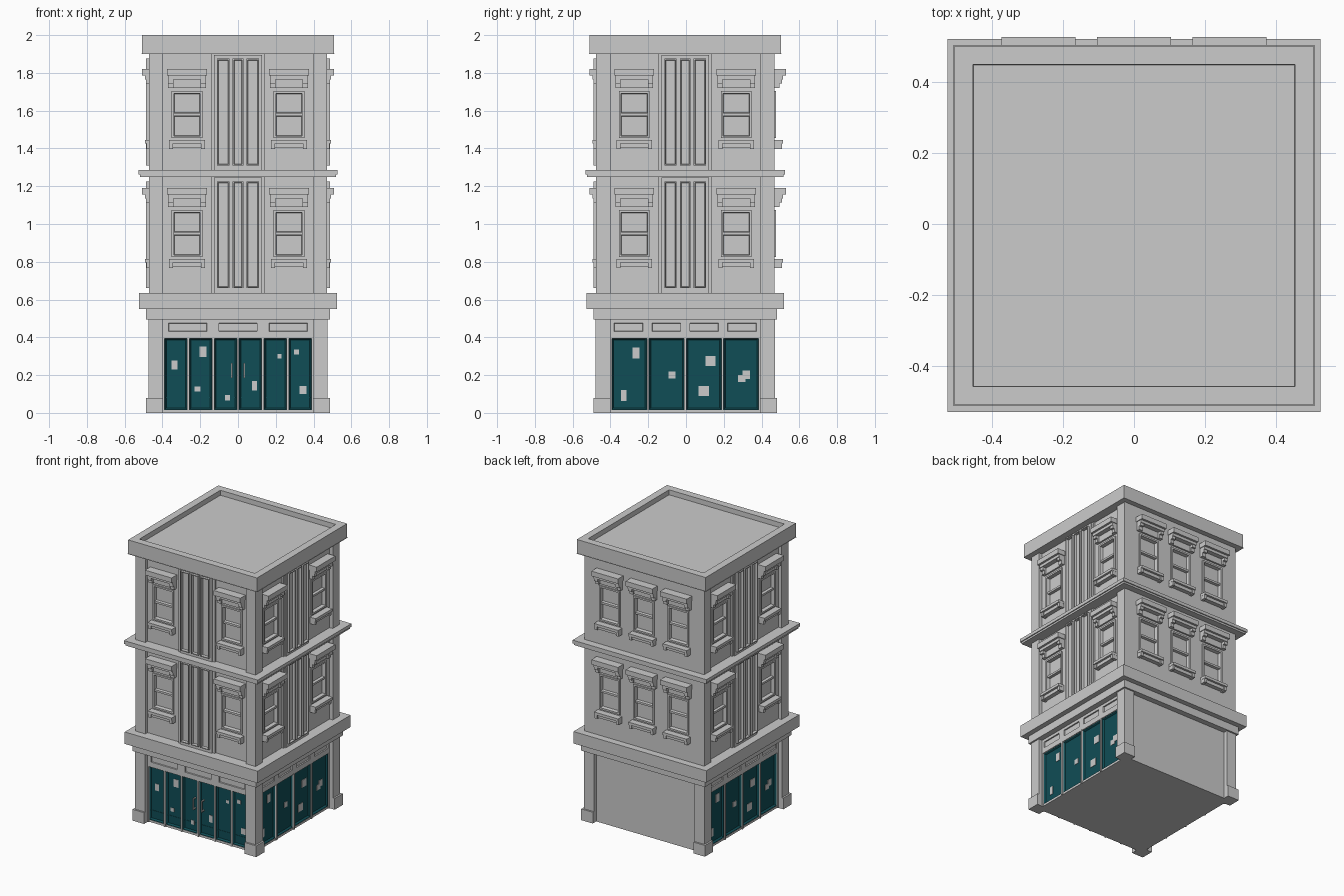
import bpy, bmesh, math
from mathutils import Matrix, Vector

if "Cube" in bpy.data.objects:
    bpy.data.objects.remove(bpy.data.objects["Cube"], do_unlink=True)


def material(name, rgb):
    m = bpy.data.materials.new(name)
    m.use_nodes = True
    m.diffuse_color = (*rgb, 1)
    m.node_tree.nodes["Principled BSDF"].inputs["Base Color"].default_value = (*rgb, 1)
    return m


STONE = material("pale grey stone", (0.6, 0.6, 0.6))
TEAL = material("dark teal", (0.005, 0.075, 0.093))
SHIFT = Matrix.Translation((0, -0.004, 0))
FRONT = Vector((0, -1, 0))
UP = Vector((0, 0, 1))


def box(bm, u0, u1, d0, d1, z0, z1):
    """Box in facade space: u along the wall, d outward, z up."""
    size = Matrix.Diagonal((u1 - u0, d1 - d0, z1 - z0, 1))
    centre = Matrix.Translation(((u0 + u1) / 2, -(d0 + d1) / 2, (z0 + z1) / 2))
    verts = bmesh.ops.create_cube(bm, size=1, matrix=centre @ size)["verts"]
    return list({f for v in verts for f in v.link_faces})


def recess(bm, faces, rim, slope, depth, direction=FRONT):
    """Flat rim, then a sunken field, on the faces that look one way."""
    bm.normal_update()
    faces = [f for f in faces if f.normal.dot(direction) > 0.9]
    if rim:
        bmesh.ops.inset_individual(bm, faces=faces, thickness=rim, depth=0)
    bmesh.ops.inset_individual(bm, faces=faces, thickness=slope, depth=-depth)


def sheet(bm, us, zs, d, opening, slope, depth):
    """Wall sheet split at the given lines, its openings sunk."""
    grid = [[bm.verts.new((u, -d, z)) for u in us] for z in zs]
    holes = []
    for j in range(len(zs) - 1):
        for i in range(len(us) - 1):
            f = bm.faces.new((grid[j][i], grid[j][i + 1], grid[j + 1][i + 1], grid[j + 1][i]))
            if opening(i, j):
                holes.append(f)
    recess(bm, holes, 0, slope, depth)


def finish(bm, name, mat, turn=0):
    mesh = bpy.data.meshes.new(name)
    bm.to_mesh(mesh)
    bm.free()
    mesh.materials.append(mat)
    ob = bpy.data.objects.new(name, mesh)
    bpy.context.collection.objects.link(ob)
    ob.matrix_world = SHIFT @ Matrix.Rotation(math.radians(turn), 4, "Z")


def slab(name, half, z0, z1):
    bm = bmesh.new()
    box(bm, -half, half, -half, half, z0, z1)
    finish(bm, name, STONE)


# Stacked floors, belts and roof
slab("core", 0.42, 0.01, 1.93)
slab("floor_base", 0.44, 0.0, 0.015)
slab("shop_cornice_lower", 0.487, 0.495, 0.55)
slab("shop_cornice_upper", 0.523, 0.55, 0.635)
slab("middle_belt_lower", 0.52, 1.25, 1.263)
slab("middle_belt_upper", 0.527, 1.263, 1.286)
slab("parapet_lip", 0.51, 1.9, 1.902)
bm = bmesh.new()
faces = box(bm, -0.507, 0.507, -0.507, 0.507, 1.9, 2.0)
recess(bm, faces, 0.074, 0.001, 0.035, UP)
finish(bm, "roof_parapet", STONE)

# Corner pillars with plinths
for sx, side in ((1, "left"), (-1, "right")):
    for sy, end in ((1, "front"), (-1, "back")):
        bm = bmesh.new()
        for outer, z0, z1 in ((0.472, 0.6, 1.92), (0.475, 0.05, 0.5), (0.487, 0, 0.08)):
            a, b = sorted((sx * 0.396, sx * outer))
            c, d = sorted((sy * 0.396, sy * outer))
            box(bm, a, b, c, d, z0, z1)
        finish(bm, f"{end}_{side}_pillar", STONE)


def window_trim(bm, u, lift, d):
    """Surround, hood with brackets, and sill."""
    def add(half, depth, z0, z1, shift=0):
        box(bm, u + shift - half, u + shift + half, d - 0.005, d + depth, z0 + lift, z1 + lift)
    add(0.105, 0.060, 1.785, 1.82)
    add(0.100, 0.045, 1.765, 1.785)
    add(0.098, 0.012, 1.72, 1.765)
    add(0.095, 0.045, 1.426, 1.445)
    add(0.080, 0.030, 1.403, 1.426)
    add(0.082, 0.008, 1.692, 1.704)
    add(0.082, 0.008, 1.455, 1.467)
    for s in (-1, 1):
        add(0.014, 0.040, 1.745, 1.765, s * 0.086)
        add(0.014, 0.025, 1.72, 1.745, s * 0.086)
        add(0.010, 0.038, 1.398, 1.426, s * 0.084)
        add(0.006, 0.008, 1.467, 1.692, s * 0.076)


def upper_wall(side, turn, half, d, centres):
    us = [-half] + [c + s for c in centres for s in (-0.07, 0.07)] + [half]
    zs = [0.63]
    for lift in (-0.63, 0):
        zs += [z + lift for z in (1.467, 1.573, 1.587, 1.692)]
    zs.append(1.9)
    bm = bmesh.new()
    sheet(bm, us, zs, d, lambda i, j: i % 2 == 1 and j % 2 == 1, 0.004, 0.018)
    finish(bm, f"{side}_upper_wall", STONE, turn)
    bm = bmesh.new()
    for c in centres:
        for lift in (-0.63, 0):
            window_trim(bm, c, lift, d)
    finish(bm, f"{side}_window_trim", STONE, turn)


def fluted_panel(side, turn):
    """Tall framed slots between the windows."""
    bm = bmesh.new()
    for z0, z1 in ((0.63, 1.255), (1.28, 1.905)):
        box(bm, -0.142, 0.142, 0.44, 0.46, z0, z1)
        box(bm, -0.126, 0.126, 0.44, 0.469, z0, z1 - 0.01)
        for c, half in ((-0.078, 0.033), (0, 0.028), (0.078, 0.033)):
            faces = box(bm, c - half, c + half, 0.46, 0.486, z0 + 0.03, z1 - 0.03)
            recess(bm, faces, 0.008, 0.005, 0.02)
    finish(bm, f"{side}_fluted_panel", STONE, turn)


def shopfront(side, turn, doors, signs, posters):
    # Fascia with sunken sign panels
    step = 0.8 / signs
    half = step * 0.38
    us = [-0.4] + [-0.4 + step * (k + 0.5) + s for k in range(signs) for s in (-half, half)] + [0.4]
    bm = bmesh.new()
    sheet(bm, us, [0.4, 0.432, 0.475, 0.5], 0.447, lambda i, j: i % 2 == 1 and j == 1, 0.002, 0.008)
    box(bm, -0.4, 0.4, 0.41, 0.446, 0.395, 0.402)
    finish(bm, f"{side}_fascia", STONE, turn)
    # Teal leaves and pale mullions
    width = 0.79 / doors
    leaves, bars = bmesh.new(), bmesh.new()
    for k in range(doors + 1):
        u = -0.395 + k * width
        box(bars, u - 0.006, u + 0.006, 0.41, 0.447, 0, 0.4)
        if k < doors:
            faces = box(leaves, u + 0.004, u + width - 0.004, 0.40, 0.438, 0.015, 0.398)
            recess(leaves, faces, 0.005, 0.011, 0.012)
    finish(leaves, f"{side}_door_leaves", TEAL, turn)
    finish(bars, f"{side}_mullions", STONE, turn)
    # Thin paper plates stuck to the leaves
    bm = bmesh.new()
    for u, z, w, h in posters:
        box(bm, u - w / 2, u + w / 2, 0.424, 0.429, z - h / 2, z + h / 2)
    finish(bm, f"{side}_posters", STONE, turn)


FRONT_POSTERS = [(-0.336, 0.254, 0.032, 0.048), (-0.185, 0.323, 0.037, 0.055),
                 (-0.214, 0.127, 0.03, 0.026), (-0.055, 0.08, 0.027, 0.03),
                 (0.087, 0.143, 0.027, 0.05), (0.22, 0.3, 0.022, 0.022),
                 (0.31, 0.323, 0.027, 0.027), (0.344, 0.122, 0.037, 0.042)]
SIDE_POSTERS = [(-0.26, 0.317, 0.037, 0.058), (-0.325, 0.093, 0.03, 0.058),
                (-0.07, 0.2, 0.037, 0.037), (0.135, 0.275, 0.053, 0.053),
                (0.098, 0.116, 0.053, 0.053), (0.323, 0.203, 0.04, 0.045),
                (0.298, 0.183, 0.04, 0.037)]

for side, turn, doors, signs, posters in (("front", 0, 6, 3, FRONT_POSTERS),
                                          ("left", 90, 4, 4, SIDE_POSTERS),
                                          ("right", -90, 4, 4, SIDE_POSTERS)):
    upper_wall(side, turn, 0.4, 0.447, (-0.27, 0.27))
    fluted_panel(side, turn)
    shopfront(side, turn, doors, signs, posters)

# Plain back: flush upper wall and sunken ground wall
upper_wall("back", 180, 0.472, 0.473, (-0.27, 0, 0.27))
bm = bmesh.new()
box(bm, -0.4, 0.4, 0.4, 0.447, 0, 0.5)
finish(bm, "back_ground_wall", STONE, 180)

# Kick rail and paired door handles
bm = bmesh.new()
box(bm, -0.39, 0.39, 0.42, 0.428, 0.078, 0.083)
finish(bm, "front_kick_rail", TEAL)
bm = bmesh.new()
for s in (-1, 1):
    u = s * 0.033
    box(bm, u - 0.004, u + 0.004, 0.448, 0.456, 0.185, 0.265)
    for z in (0.185, 0.257):
        box(bm, u - 0.004, u + 0.004, 0.425, 0.45, z, z + 0.008)
finish(bm, "door_handles", STONE)
